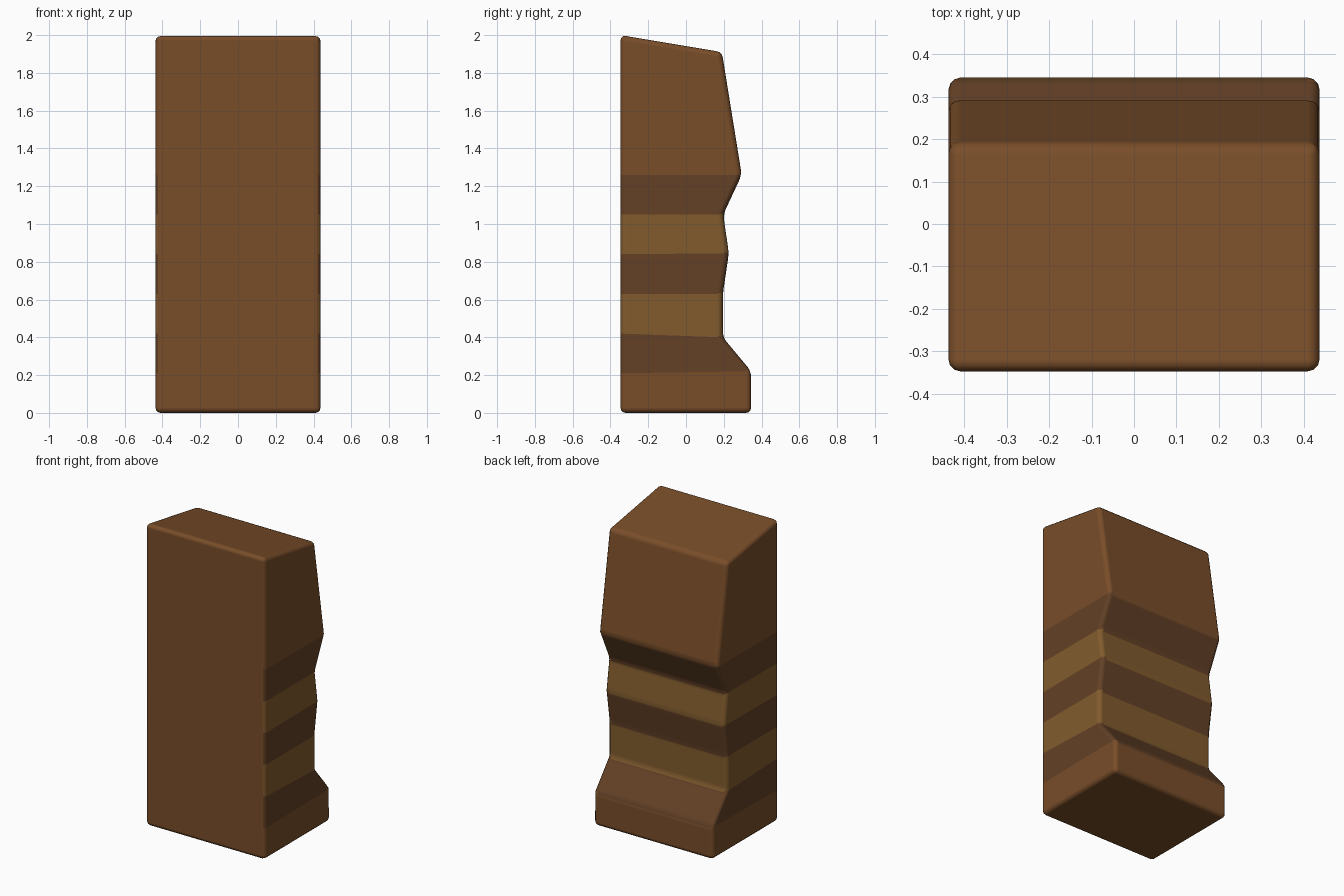
import bpy, bmesh

if "Cube" in bpy.data.objects:
    bpy.data.objects.remove(bpy.data.objects["Cube"])

W = 0.437        # half width
FRONT = -0.347   # flat front plane

# (front z, back y, back z) for each level, bottom to top
levels = [
    (0.00, 0.345, 0.00),
    (0.21, 0.345, 0.22),
    (0.42, 0.195, 0.40),
    (0.63, 0.195, 0.63),
    (0.84, 0.227, 0.845),
    (1.05, 0.197, 1.05),
    (1.26, 0.295, 1.26),
    (2.00, 0.190, 1.91),
]
bands = [0, 1, 2, 1, 2, 1, 0]  # material of each band


def material(name, color):
    m = bpy.data.materials.new(name)
    m.diffuse_color = (*color, 1)
    m.use_nodes = True
    m.node_tree.nodes["Principled BSDF"].inputs["Base Color"].default_value = m.diffuse_color
    return m


mesh = bpy.data.meshes.new("carved_block")
for name, col in (("brown", (0.19, 0.075, 0.022)),
                  ("dark_brown", (0.125, 0.052, 0.019)),
                  ("tan", (0.22, 0.105, 0.027))):
    mesh.materials.append(material(name, col))

# Stacked four-corner rings: front left, front right, back right, back left
bm = bmesh.new()
rings = []
for fz, by, bz in levels:
    rings.append([bm.verts.new(p) for p in (
        (-W, FRONT, fz), (W, FRONT, fz), (W, by, bz), (-W, by, bz))])

# Banded sides and back, plain front
for lo, hi, mat in zip(rings, rings[1:], bands):
    for i in range(4):
        j = (i + 1) % 4
        f = bm.faces.new((lo[i], lo[j], hi[j], hi[i]))
        f.material_index = 0 if i == 0 else mat
bm.faces.new(rings[0][::-1])
bm.faces.new(rings[-1])
bmesh.ops.recalc_face_normals(bm, faces=bm.faces)
bm.to_mesh(mesh)
bm.free()

block = bpy.data.objects.new("carved_block", mesh)
bpy.context.collection.objects.link(block)

# Smooth shading with rounded edges
mesh.shade_smooth()
bevel = block.modifiers.new("rounded_edges", 'BEVEL')
bevel.width = 0.028
bevel.segments = 3
bevel.limit_method = 'ANGLE'
bevel.angle_limit = 0.12
bevel.harden_normals = True
